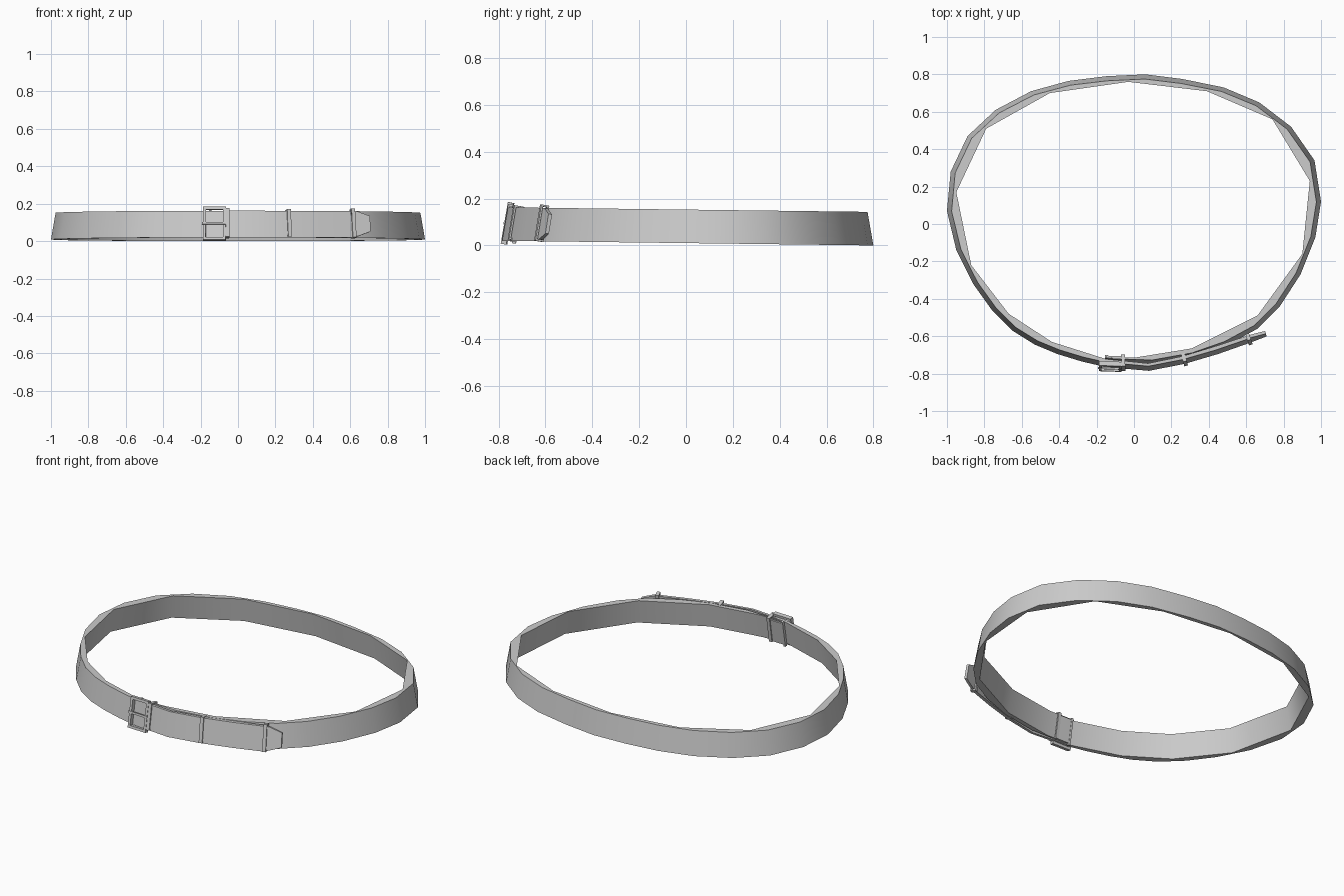
import bpy, bmesh, math
from mathutils import Matrix, Vector

if "Cube" in bpy.data.objects:
    bpy.data.objects.remove(bpy.data.objects["Cube"])

LEAN = 0.025      # how far the top edge leans inward
TILT = -0.0125    # belt sits slightly lower at the back


def finish(name, bm, angle=40):
    bmesh.ops.recalc_face_normals(bm, faces=bm.faces)
    me = bpy.data.meshes.new(name)
    bm.to_mesh(me)
    bm.free()
    ob = bpy.data.objects.new(name, me)
    bpy.context.collection.objects.link(ob)
    bpy.ops.object.select_all(action='DESELECT')
    ob.select_set(True)
    bpy.context.view_layer.objects.active = ob
    bpy.ops.object.shade_smooth_by_angle(angle=math.radians(angle))
    return ob


def local_frame(x, y, z, deg):
    """Axes: along the strap, outward, up (leaning inward)."""
    a, l = math.radians(deg), math.atan2(LEAN, 0.145)
    t = Vector((math.cos(a), math.sin(a), 0))
    flat = Vector((math.sin(a), -math.cos(a), 0))
    v = Vector((0, 0, 1)) * math.cos(l) - flat * math.sin(l)
    n = flat * math.cos(l) + Vector((0, 0, 1)) * math.sin(l)
    m = Matrix((t, n, v)).transposed().to_4x4()
    m.translation = (x, y, z)
    return m


def boxes(name, frame, parts):
    bm = bmesh.new()
    for c, s in parts:
        m = frame @ Matrix.Translation(c) @ Matrix.Diagonal((*s, 1))
        bmesh.ops.create_cube(bm, size=1, matrix=m)
    return finish(name, bm)


# belt strap: one long open loop, finer outside than inside, overlapping at front
outer = [(-.12, -.745), (.1, -.752), (.32, -.712), (.5, -.648), (.66, -.56),
         (.78, -.44), (.89, -.27), (.97, -.07), (1, .12), (.965, .34),
         (.84, .52), (.67, .65), (.48, .73), (.26, .775), (.06, .8),
         (-.15, .79), (-.35, .765), (-.55, .71), (-.74, .61), (-.89, .47),
         (-.98, .28), (-1, .07), (-.95, -.14), (-.86, -.32), (-.76, -.46),
         (-.65, -.57), (-.53, -.645), (-.41, -.695), (-.28, -.735),
         (-.15, -.765), (.08, -.785), (.27, -.748), (.45, -.695), (.62, -.635)]
inner = [(.605, -.598), (.43, -.655), (.255, -.708), (.075, -.745),
         (-.15, -.722), (-.44, -.63), (-.67, -.48), (-.87, -.22), (-.95, .17),
         (-.79, .51), (-.45, .70), (-.03, .76), (.39, .71), (.74, .56),
         (.94, .23), (.90, -.16), (.66, -.49), (.31, -.665), (0, -.715),
         (-.12, -.712)]


def shift(p, d):
    v = Vector(p)
    return v + v.normalized() * d


bottom = [Vector(p) for p in outer] + [shift(p, LEAN) for p in inner]
top = [shift(p, -LEAN) for p in outer] + [Vector(p) for p in inner]
bm = bmesh.new()
lo = [bm.verts.new((p.x, p.y, .01 + TILT * p.y)) for p in bottom]
hi = [bm.verts.new((p.x, p.y, .153 + TILT * p.y)) for p in top]
bm.faces.new(lo[::-1])
bm.faces.new(hi)
for i in range(len(lo)):
    j = (i + 1) % len(lo)
    bm.faces.new((lo[i], lo[j], hi[j], hi[i]))
finish("belt_strap", bm)

# tapered strap tip
bm = bmesh.new()
f = local_frame(.61, -.617, .092, 18)
rings = [[bm.verts.new(f @ Vector((t, n, v)))
          for n, v in ((-.008, -h), (.008, -h), (.008, h), (-.008, h))]
         for t, h in ((0, .069), (.03, .067), (.1, .042))]
for a, b in zip(rings, rings[1:]):
    for i in range(4):
        bm.faces.new((a[i], a[i - 1], b[i - 1], b[i]))
bm.faces.new(rings[0])
bm.faces.new(rings[-1])
finish("strap_tip", bm)

# keeper loops round the strap
for i, (x, y, deg, depth, height) in enumerate(
        [(-.057, -.742, 2, .062, .155), (.27, -.725, 15, .045, .148),
         (.615, -.616, 18, .036, .157)]):
    w, k = .02, .008
    parts = []
    for s in (-1, 1):
        parts.append(((0, s * (depth - k) / 2, 0), (w, k, height)))
        parts.append(((0, 0, s * (height - k) / 2), (w, depth - 2 * k, k)))
    boxes(f"keeper_loop_{i + 1}", local_frame(x, y, .095, deg), parts)

# buckle frame with prong and the folded strap end behind it
f = local_frame(-.126, -.762, .094, -2)
W, H, K, D = .122, .18, .015, .024
parts = []
for s in (-1, 1):
    parts.append(((s * (W - K) / 2, 0, 0), (K, D, H)))
    parts.append(((0, 0, s * (H - K) / 2), (W - 2 * K, D, K)))
boxes("buckle_frame", f, parts)
boxes("buckle_prong", f, [((-.004, .01, 0), (.125, .01, .012))])
boxes("buckle_fold", f, [((.015, -.04, 0), (.085, .012, .14)),
                         ((-.025, -.04, 0), (.012, .016, .16))])
